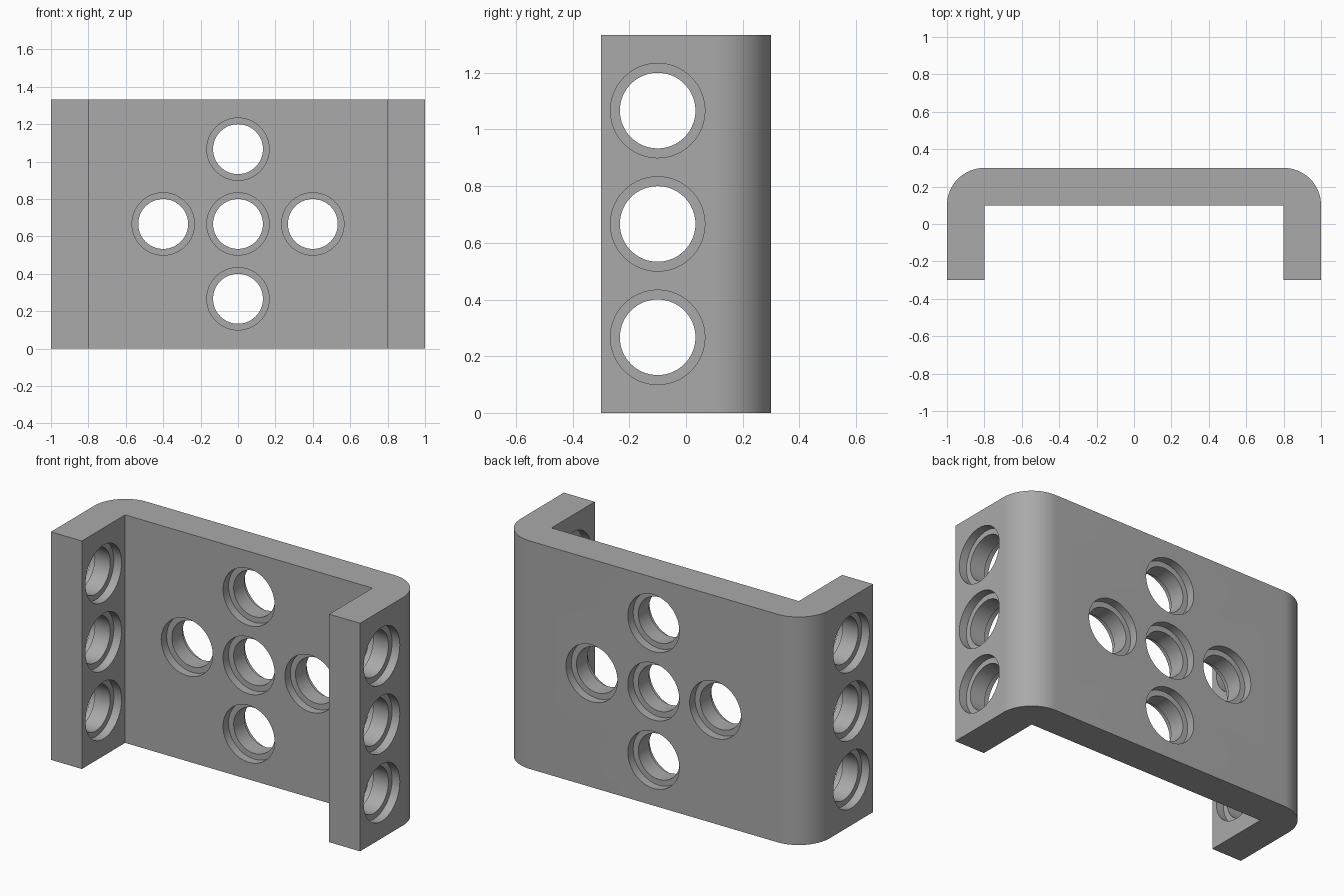
import bpy, bmesh
from math import cos, sin, pi
from mathutils import Vector, Matrix

default = bpy.data.objects.get("Cube")
if default:
    bpy.data.objects.remove(default, do_unlink=True)

HEIGHT = 4 / 3
WALL = 0.2
MID = HEIGHT / 2
PITCH = 0.4
HOLE_R, BORE_R, BORE_DEPTH = 2 / 15, 1 / 6, 0.05
SEGMENTS = 64

grey = bpy.data.materials.new("mid_grey")
grey.use_nodes = True
colour = (0.4, 0.4, 0.4, 1)
grey.diffuse_color = colour
grey.node_tree.nodes["Principled BSDF"].inputs["Base Color"].default_value = colour


def make_object(name, bm):
    bmesh.ops.recalc_face_normals(bm, faces=bm.faces)
    mesh = bpy.data.meshes.new(name)
    bm.to_mesh(mesh)
    bm.free()
    mesh.materials.append(grey)
    obj = bpy.data.objects.new(name, mesh)
    bpy.context.collection.objects.link(obj)
    return obj


def add_stepped_pin(bm, centre, axis):
    """Round pin, wide at both ends, that cuts a hole with two counterbores."""
    half, step, over = WALL / 2, WALL / 2 - BORE_DEPTH, WALL / 2 + 0.05
    profile = [(-over, BORE_R), (-step, BORE_R), (-step, HOLE_R),
               (step, HOLE_R), (step, BORE_R), (over, BORE_R)]
    turn = Vector((0, 0, 1)).rotation_difference(Vector(axis)).to_matrix().to_4x4()
    place = Matrix.Translation(centre) @ turn
    rings = []
    for t, r in profile:
        angles = [2 * pi * i / SEGMENTS for i in range(SEGMENTS)]
        rings.append([bm.verts.new(place @ Vector((r * cos(a), r * sin(a), t)))
                      for a in angles])
    for low, high in zip(rings, rings[1:]):
        for i in range(SEGMENTS):
            j = (i + 1) % SEGMENTS
            bm.faces.new((low[i], low[j], high[j], high[i]))
    bm.faces.new(rings[0])
    bm.faces.new(rings[-1])


# U-shaped bracket with rounded outer back corners
arc = [(0.8 + WALL * cos(a), 0.1 + WALL * sin(a))
       for a in (pi / 2 * i / 16 for i in range(17))]
right_half = [(0.8, 0.1), (0.8, -0.3), (1, -0.3)] + arc
outline = right_half + [(-x, y) for x, y in reversed(right_half)]
bm = bmesh.new()
base = bm.faces.new([bm.verts.new((x, y, 0)) for x, y in outline])
top = bmesh.ops.extrude_face_region(bm, geom=[base])["geom"]
bmesh.ops.translate(bm, vec=(0, 0, HEIGHT),
                    verts=[v for v in top if isinstance(v, bmesh.types.BMVert)])
bracket = make_object("bracket", bm)

# Cross of five holes in the back, column of three in each side
bm = bmesh.new()
for dx, dz in [(0, 0), (1, 0), (-1, 0), (0, 1), (0, -1)]:
    add_stepped_pin(bm, (dx * PITCH, 0.2, MID + dz * PITCH), (0, 1, 0))
for side in (-1, 1):
    for dz in (-1, 0, 1):
        add_stepped_pin(bm, (side * 0.9, -0.1, MID + dz * PITCH), (1, 0, 0))
cutter = make_object("hole_cutter", bm)
cutter.hide_render = True

cut = bracket.modifiers.new("holes", "BOOLEAN")
cut.operation = "DIFFERENCE"
cut.solver = "EXACT"
cut.object = cutter
bpy.ops.object.select_all(action="DESELECT")
bpy.context.view_layer.objects.active = bracket
bracket.select_set(True)
bpy.ops.object.modifier_apply(modifier=cut.name)
bpy.data.objects.remove(cutter, do_unlink=True)
bpy.ops.object.shade_smooth_by_angle(angle=pi / 6)
